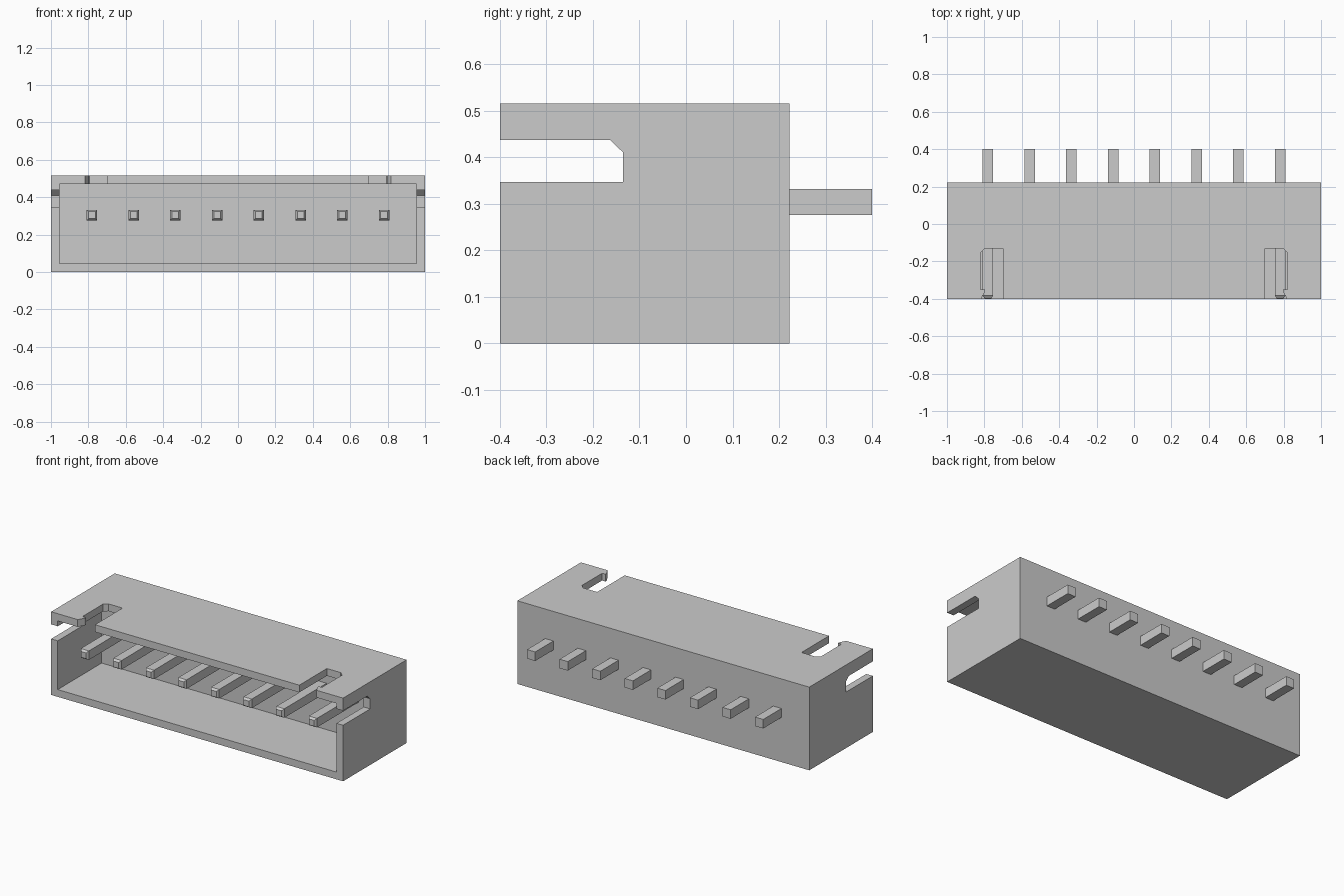
import bpy
import bmesh
from mathutils import Vector

default_cube = bpy.data.objects.get("Cube")
if default_cube:
    bpy.data.objects.remove(default_cube, do_unlink=True)

grey = bpy.data.materials.new("plain grey")
grey.use_nodes = True
grey.diffuse_color = (0.6, 0.6, 0.6, 1)
grey.node_tree.nodes["Principled BSDF"].inputs["Base Color"].default_value = (0.6, 0.6, 0.6, 1)


def make_object(name, bm):
    bmesh.ops.recalc_face_normals(bm, faces=bm.faces)
    mesh = bpy.data.meshes.new(name)
    bm.to_mesh(mesh)
    bm.free()
    mesh.materials.append(grey)
    obj = bpy.data.objects.new(name, mesh)
    bpy.context.collection.objects.link(obj)
    return obj


def prism(name, outline, offset):
    """Extrude a closed 3D outline along an offset."""
    bm = bmesh.new()
    face = bm.faces.new([bm.verts.new(p) for p in outline])
    result = bmesh.ops.extrude_face_region(bm, geom=[face])
    verts = [v for v in result["geom"] if isinstance(v, bmesh.types.BMVert)]
    bmesh.ops.translate(bm, verts=verts, vec=Vector(offset))
    return make_object(name, bm)


def box(name, x0, x1, y0, y1, z0, z1):
    outline = [(x0, y0, z0), (x1, y0, z0), (x1, y1, z0), (x0, y1, z0)]
    return prism(name, outline, (0, 0, z1 - z0))


FRONT, BACK, TOP = -0.40, 0.222, 0.515
OPEN = FRONT - 0.1    # cutters run past the open front

# Housing shell and its cutters
housing = box("housing", -1, 1, FRONT, BACK, 0, TOP)
cutters = [box("cavity_cutter", -0.955, 0.955, OPEN, 0.03, 0.045, 0.47)]

# Top latch slots: chamfered inner corner and a small hook at the mouth
slot = [(0.70, OPEN), (0.70, -0.13), (0.795, -0.13), (0.82, -0.152), (0.82, -0.35),
        (0.797, -0.35), (0.797, -0.362), (0.818, FRONT), (0.818, OPEN)]
# Side wall slots: one chamfered upper corner
notch = [(OPEN, 0.347), (-0.135, 0.347), (-0.135, 0.41), (-0.163, 0.437), (OPEN, 0.437)]
for side, label in ((1, "left"), (-1, "right")):
    cutters.append(prism(label + "_top_slot_cutter",
                         [(side * x, y, 0.40) for x, y in slot], (0, 0, 0.2)))
    cutters.append(prism(label + "_side_slot_cutter",
                         [(side * 0.93, y, z) for y, z in notch], (side * 0.2, 0, 0)))

bpy.context.view_layer.objects.active = housing
for cutter in cutters:
    cutter.hide_render = True
    mod = housing.modifiers.new(cutter.name, "BOOLEAN")
    mod.operation = "DIFFERENCE"
    mod.solver = "EXACT"
    mod.object = cutter
    bpy.ops.object.modifier_apply(modifier=mod.name)
for cutter in cutters:
    bpy.data.objects.remove(cutter, do_unlink=True)

# Contact pins: square bars with tapered front tips
PIN_Z, HALF, TIP = 0.304, 0.028, 0.018
for i in range(8):
    cx = (i - 3.5) * 0.2232
    bm = bmesh.new()
    rings = []
    for y, h in ((-0.397, TIP), (-0.383, HALF), (0.40, HALF)):
        rings.append([bm.verts.new((cx + sx * h, y, PIN_Z + sz * h))
                      for sx, sz in ((-1, -1), (1, -1), (1, 1), (-1, 1))])
    for a, b in zip(rings, rings[1:]):
        for k in range(4):
            n = (k + 1) % 4
            bm.faces.new((a[k], a[n], b[n], b[k]))
    bm.faces.new(rings[0])
    bm.faces.new(rings[-1])
    make_object(f"contact_pin_{i + 1}", bm)
